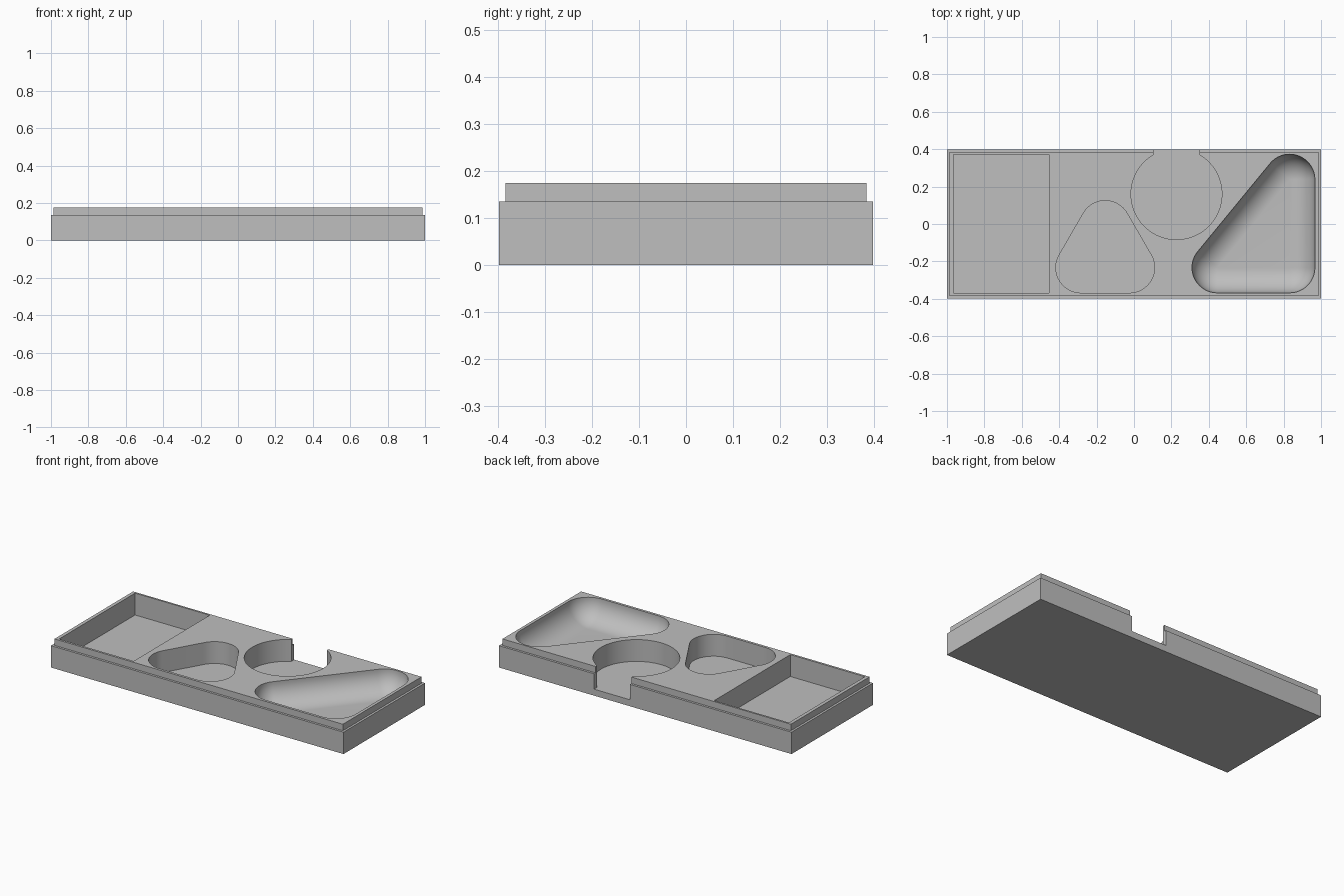
import bpy, bmesh, math

cube = bpy.data.objects.get("Cube")
if cube:
    bpy.data.objects.remove(cube, do_unlink=True)

HALF_X, HALF_Y = 1.0, 0.398
BODY_TOP, LIP_TOP, STEP = 0.135, 0.175, 0.02
FLOOR, ABOVE = 0.04, 0.3
CORNER_R = 0.135

grey = bpy.data.materials.new("plain_grey")
grey.use_nodes = True
colour = (0.52, 0.52, 0.52, 1)
grey.diffuse_color = colour
grey.node_tree.nodes["Principled BSDF"].inputs["Base Color"].default_value = colour


def add_object(name, bm):
    bmesh.ops.recalc_face_normals(bm, faces=bm.faces[:])
    mesh = bpy.data.meshes.new(name)
    bm.to_mesh(mesh)
    bm.free()
    mesh.materials.append(grey)
    obj = bpy.data.objects.new(name, mesh)
    bpy.context.collection.objects.link(obj)
    return obj


def hull_cutter(name, points):
    """Convex cutter wrapped around the given points."""
    bm = bmesh.new()
    for p in points:
        bm.verts.new(p)
    result = bmesh.ops.convex_hull(bm, input=bm.verts[:])
    loose = [v for v in bm.verts if not v.link_faces]
    bmesh.ops.delete(bm, geom=loose, context='VERTS')
    bmesh.ops.dissolve_limit(bm, angle_limit=0.005, verts=bm.verts[:], edges=bm.edges[:])
    obj = add_object(name, bm)
    obj.hide_render = True
    return obj


def ring(x, y, z, r, n=64):
    return [(x + r * math.cos(math.tau * i / n), y + r * math.sin(math.tau * i / n), z)
            for i in range(n)]


def box(x0, x1, y0, y1):
    return [(x, y, z) for x in (x0, x1) for y in (y0, y1) for z in (FLOOR, ABOVE)]


def bowl(x, y, rim=0.17, rings=14):
    """Lower half of a ball below the rim, carried straight up above it."""
    pts = ring(x, y, ABOVE, CORNER_R) + [(x, y, FLOOR)]
    for i in range(rings):
        a = math.pi / 2 * i / rings
        pts += ring(x, y, rim - (rim - FLOOR) * math.sin(a), CORNER_R * math.cos(a))
    return pts


# Tray body with a stepped lip
bm = bmesh.new()
bmesh.ops.create_cube(bm, size=1)
for v in bm.verts:
    v.co = (v.co.x * 2 * HALF_X, v.co.y * 2 * HALF_Y, (v.co.z + 0.5) * BODY_TOP)
top = max(bm.faces, key=lambda f: f.calc_center_median().z)
bmesh.ops.inset_region(bm, faces=[top], thickness=STEP)
lip = bmesh.ops.extrude_face_region(bm, geom=[top])
for v in [g for g in lip["geom"] if isinstance(g, bmesh.types.BMVert)]:
    v.co.z = LIP_TOP
if top.is_valid:
    bmesh.ops.delete(bm, geom=[top], context='FACES_ONLY')
tray = add_object("tray", bm)

# Pocket shapes
triangle = [(-0.283, -0.233), (-0.025, -0.233), (-0.154, -0.01)]
scoop = [(0.445, -0.233), (0.832, -0.233), (0.832, 0.238)]
cutters = [
    hull_cutter("rectangular_pocket", box(-0.964, -0.454, -0.37, 0.372)),
    hull_cutter("triangular_pocket", [p for x, y in triangle for z in (FLOOR, ABOVE)
                                      for p in ring(x, y, z, CORNER_R)]),
    hull_cutter("round_pocket", [p for z in (FLOOR, ABOVE)
                                 for p in ring(0.227, 0.16, z, 0.243, 96)]),
    hull_cutter("finger_notch", box(0.105, 0.349, 0.2, 0.5)),
    hull_cutter("scooped_pocket", [p for x, y in scoop for p in bowl(x, y)]),
]

# Cut every pocket, then drop the cutters
bpy.ops.object.select_all(action='DESELECT')
bpy.context.view_layer.objects.active = tray
tray.select_set(True)
for cutter in cutters:
    mod = tray.modifiers.new(cutter.name, 'BOOLEAN')
    mod.operation = 'DIFFERENCE'
    mod.solver = 'EXACT'
    mod.object = cutter
    bpy.ops.object.modifier_apply(modifier=mod.name)
for cutter in cutters:
    bpy.data.objects.remove(cutter, do_unlink=True)

bpy.ops.object.shade_smooth_by_angle(angle=math.radians(30))
